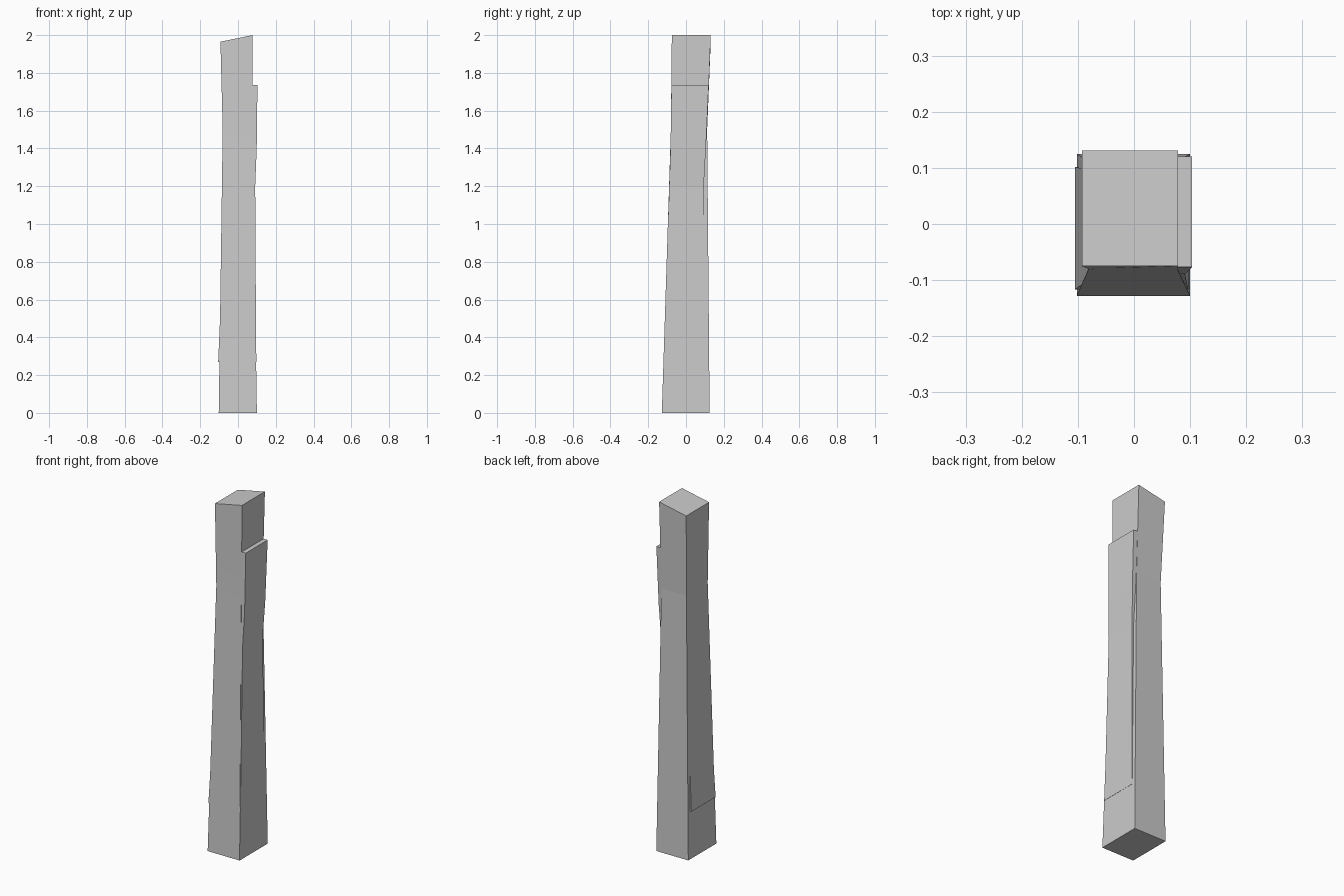
import bpy, bmesh

if "Cube" in bpy.data.objects:
    bpy.data.objects.remove(bpy.data.objects["Cube"])


def beam(name, rings):
    """Loft a closed four-sided timber through rings (z_left, z_right, x0, x1, y0, y1)."""
    bm = bmesh.new()
    loops = []
    for zl, zr, x0, x1, y0, y1 in rings:
        corners = [(x0, y0, zl), (x1, y0, zr), (x1, y1, zr), (x0, y1, zl)]
        loops.append([bm.verts.new(c) for c in corners])
    for a, b in zip(loops, loops[1:]):
        for i in range(4):
            j = (i + 1) % 4
            bm.faces.new((a[i], a[j], b[j], b[i]))
    bm.faces.new(loops[0][::-1])
    bm.faces.new(loops[-1])
    bmesh.ops.recalc_face_normals(bm, faces=bm.faces)
    mesh = bpy.data.meshes.new(name)
    bm.to_mesh(mesh)
    bm.free()
    obj = bpy.data.objects.new(name, mesh)
    bpy.context.collection.objects.link(obj)
    return obj


# Full-height post: tapers, then leans out again to a slanted top
beam("main_post", [
    (0.0, 0.0, -0.102, 0.100, -0.128, 0.125),
    (1.5, 1.5, -0.081, 0.077, -0.080, 0.112),
    (1.965, 2.0, -0.093, 0.078, -0.075, 0.131),
])

# Shorter timber sunk into the post: shows low on the left, steps out high on the right
beam("side_plank", [
    (0.27, 0.27, -0.105, 0.097, -0.117, 0.102),
    (0.50, 0.50, -0.095, 0.095, -0.109, 0.099),
    (1.20, 1.20, -0.081, 0.091, -0.089, 0.094),
    (1.40, 1.40, -0.076, 0.099, -0.082, 0.105),
    (1.735, 1.735, -0.070, 0.103, -0.077, 0.120),
])
